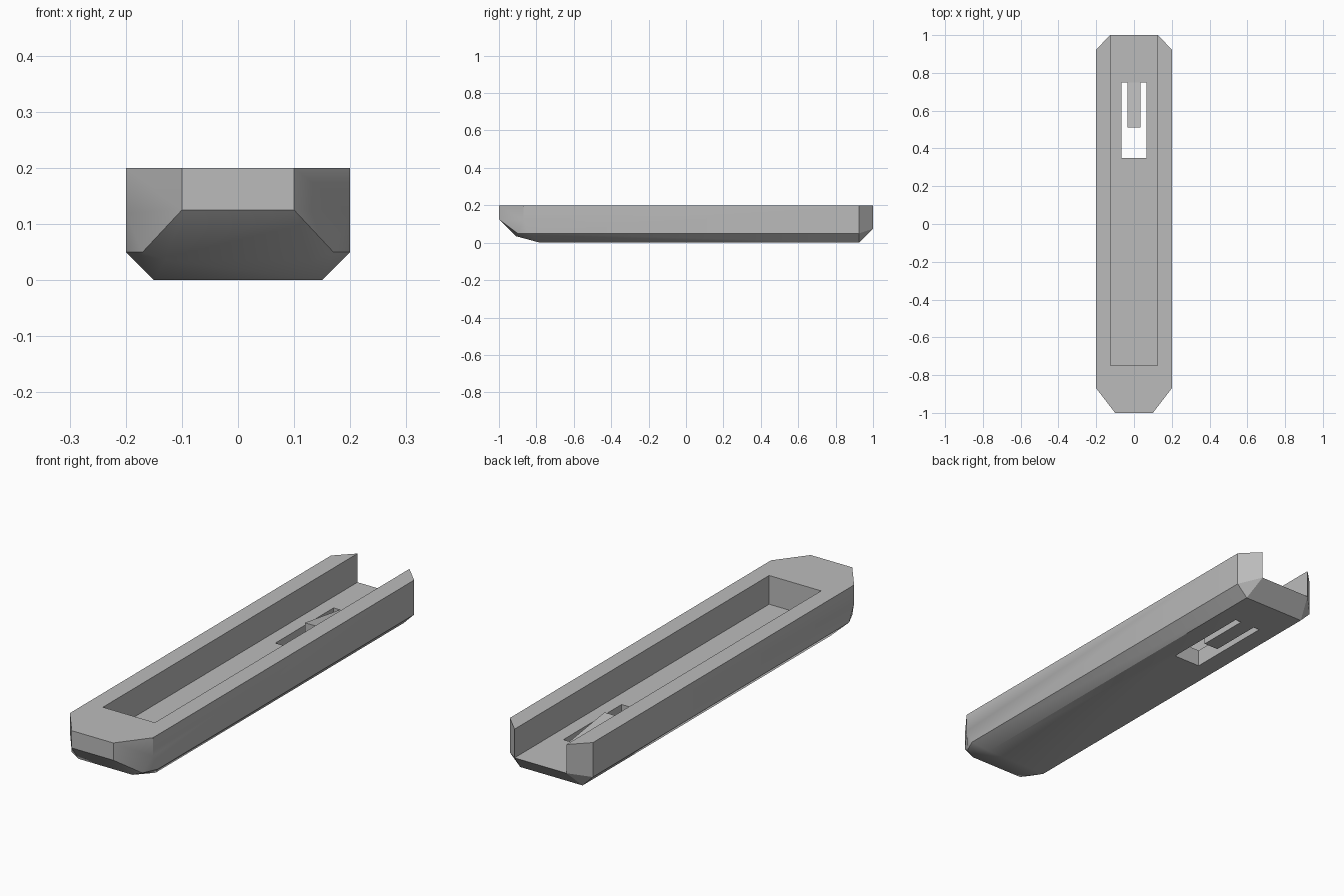
import bpy
import bmesh
import math

cube = bpy.data.objects.get("Cube")
if cube:
    bpy.data.objects.remove(cube, do_unlink=True)

grey = bpy.data.materials.new("plain grey")
grey.use_nodes = True
grey.diffuse_color = (0.5, 0.5, 0.5, 1)
grey.node_tree.nodes["Principled BSDF"].inputs["Base Color"].default_value = (0.5, 0.5, 0.5, 1)


def hull(name, half_points):
    """Convex solid from points on the +x side, mirrored across x."""
    bm = bmesh.new()
    for x, y, z in half_points:
        for side in (-1, 1):
            bm.verts.new((side * x, y, z))
    found = bmesh.ops.convex_hull(bm, input=bm.verts[:])
    inside = [v for v in bm.verts if not v.link_faces]
    bmesh.ops.delete(bm, geom=inside, context="VERTS")
    bmesh.ops.dissolve_limit(bm, angle_limit=math.radians(1),
                             verts=bm.verts[:], edges=bm.edges[:])
    bmesh.ops.recalc_face_normals(bm, faces=bm.faces[:])
    mesh = bpy.data.meshes.new(name)
    bm.to_mesh(mesh)
    bm.free()
    mesh.materials.append(grey)
    obj = bpy.data.objects.new(name, mesh)
    bpy.context.collection.objects.link(obj)
    return obj


def block(name, x, y0, y1, z0, z1):
    return hull(name, [(x, y, z) for y in (y0, y1) for z in (z0, z1)])


def activate(obj):
    bpy.ops.object.select_all(action="DESELECT")
    obj.select_set(True)
    bpy.context.view_layer.objects.active = obj


def cut(obj, cutter):
    mod = obj.modifiers.new("cut", "BOOLEAN")
    mod.operation = "DIFFERENCE"
    mod.solver = "EXACT"
    mod.object = cutter
    activate(obj)
    bpy.ops.object.modifier_apply(modifier=mod.name)
    bpy.data.objects.remove(cutter, do_unlink=True)


floor = 0.075

# Tray body with a tapered nose and a chamfered open back
body = hull("tray_body", [
    # nose
    (0.1, -1, 0.2), (0.1, -1, 0.125),
    (0.2, -0.87, 0.2), (0.2, -0.87, 0.12), (0.2, -0.835, 0.05),
    (0.17, -0.9, 0.05), (0.13, -0.91, 0.035), (0.15, -0.78, 0),
    # back
    (0.125, 1, 0.2), (0.125, 1, floor),
    (0.2, 0.925, 0.2), (0.2, 0.925, 0.05), (0.15, 0.925, 0),
])

# Long channel open at the back, and the latch slot through its floor
cut(body, block("channel_cutter", 0.125, -0.75, 1.2, floor, 0.4))
cut(body, block("slot_cutter", 0.065, 0.35, 0.75, -0.1, 0.15))

# Latch tongue rising towards its free tip
tongue = hull("latch_tongue", [
    (0.035, 0.75, 0), (0.035, 0.75, floor),
    (0.035, 0.51, 0), (0.035, 0.51, 0.11),
])

for part in (body, tongue):
    activate(part)
    bpy.ops.object.shade_smooth_by_angle(angle=math.radians(30))
